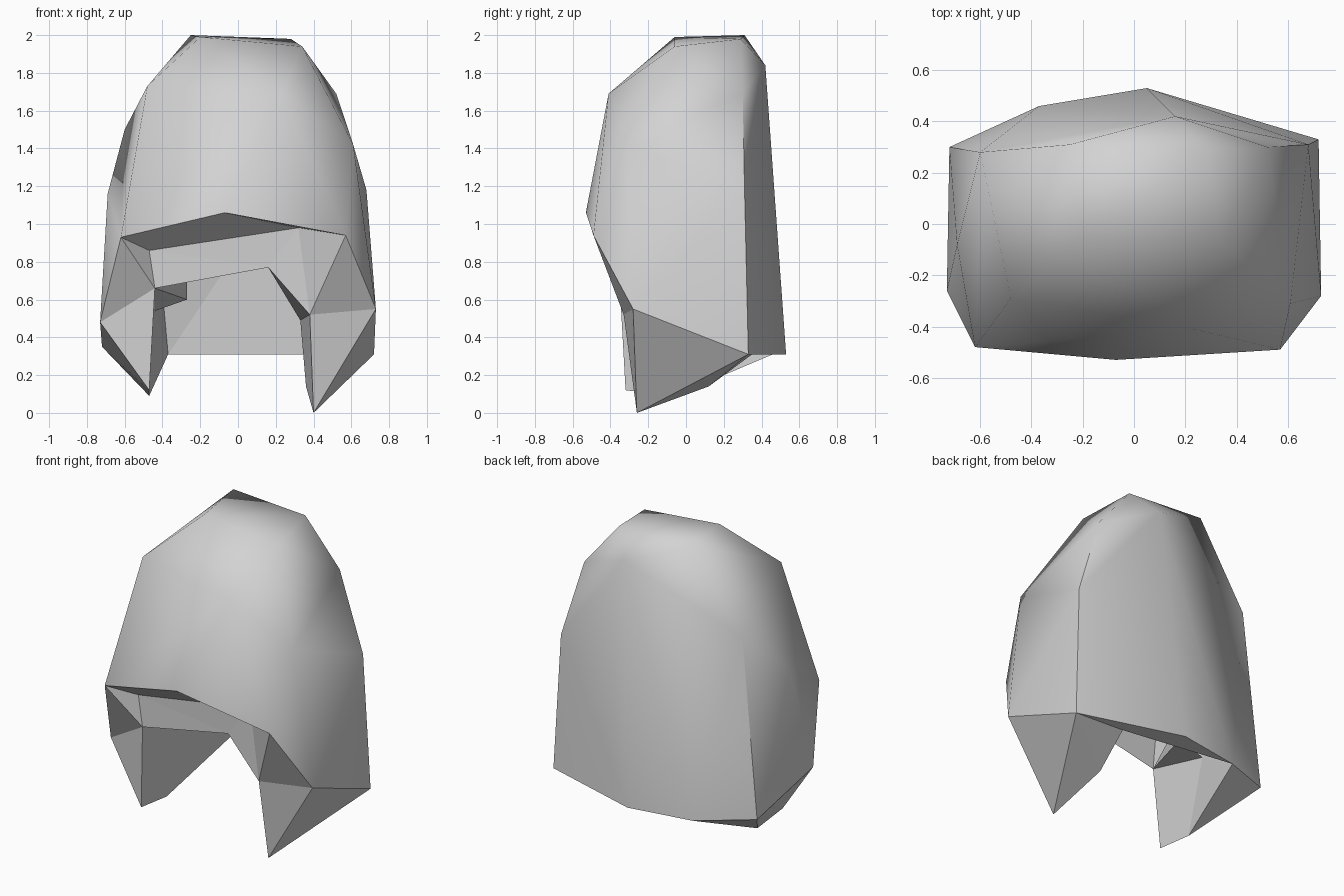
import bpy
import bmesh

default_cube = bpy.data.objects.get("Cube")
if default_cube:
    bpy.data.objects.remove(default_cube, do_unlink=True)

grey = bpy.data.materials.new("light grey")
grey.use_nodes = True
colour = (0.65, 0.65, 0.65, 1)
grey.diffuse_color = colour
grey.node_tree.nodes["Principled BSDF"].inputs["Base Color"].default_value = colour

bm = bmesh.new()


def path(*points):
    """Add the points of one edge line and return them in order."""
    return [bm.verts.new(p) for p in points]


def face(*verts):
    bm.faces.new(verts)


def strip(*verts):
    """Join a zigzag run of points with triangles."""
    for a, b, c in zip(verts, verts[1:], verts[2:]):
        face(a, b, c)


def fan(centre, *verts):
    """Join one corner to a run of points with triangles."""
    for a, b in zip(verts, verts[1:]):
        face(centre, a, b)


# Side creases where the flanks meet the back, from hem to crown
hem_left, side_left, shoulder_left, crown_left = path(
    (.72, .33, .31), (.68, .31, 1.18), (.52, .3, 1.69), (.28, .29, 1.98))
hem_right, shoulder_right, crown_right = path(
    (-.72, .3, .35), (-.6, .28, 1.5), (-.25, .31, 2))

# Front corners, from cheek to crown
cheek_left, rim_left, temple_left, top_left = path(
    (.73, -.28, .55), (.57, -.49, .94), (.61, -.31, 1.42), (.34, -.06, 1.94))
cheek_right, rim_right, temple_right, top_right = path(
    (-.73, -.26, .48), (-.62, -.48, .93), (-.48, -.29, 1.73), (-.2, -.06, 1.99))

# Left flank
strip(hem_left, cheek_left, side_left, temple_left, shoulder_left, top_left, crown_left)
face(cheek_left, rim_left, temple_left)

# Right flank, around one point in its middle
side_right = path((-.69, -.08, 1.16))[0]
fan(side_right, hem_right, cheek_right, rim_right, shoulder_right, hem_right)
strip(rim_right, shoulder_right, temple_right, crown_right, top_right)

# Crown
strip(top_left, crown_left, top_right, crown_right)

# Forehead
brow, forehead = path((-.07, -.53, 1.06), (.23, -.41, 1.69))
fan(forehead, brow, rim_left, temple_left, top_left, top_right,
    temple_right, rim_right, brow)

# Back
back_right, back_mid, nape = path((-.37, .46, .31), (.05, .53, .31), (.16, .42, 1.84))
fan(nape, crown_right, shoulder_right, back_right, back_mid,
    side_left, shoulder_left, crown_left, crown_right)
face(shoulder_right, hem_right, back_right)
face(back_mid, hem_left, side_left)

# The outer shell is smooth, with a hard edge along the lower creases
for f in bm.faces:
    f.smooth = True
for crease in ((hem_left, side_left), (side_left, shoulder_left),
               (hem_right, shoulder_right)):
    bm.edges.get(crease).smooth = False

# Recessed rim of the face opening
inner_right, inner_left, notch = path(
    (-.47, -.35, .86), (.32, -.33, .98), (.16, -.33, .77))
fan(inner_right, rim_right, brow, inner_left)
face(brow, rim_left, inner_left)

# Flat hem under the back
inner_hem = path((.38, .35, .31))[0]
fan(back_mid, back_right, inner_hem, hem_left)


def cheek_guard(cheek, rim, hem, inner, back, corner, tip, heel, pocket):
    """Build one pointed cheek guard with its underside and inner wall."""
    corner, tip, heel, pocket = path(corner, tip, heel, pocket)
    fan(corner, inner, rim, cheek, tip, heel, pocket)
    fan(tip, cheek, hem, heel)
    face(hem, back, heel)
    face(heel, back, pocket)
    return corner, pocket


left_corner, left_pocket = cheek_guard(
    cheek_left, rim_left, hem_left, inner_left, inner_hem,
    (.38, -.33, .52), (.4, -.26, 0), (.36, .12, .14), (.33, .1, .49))
right_corner, right_pocket = cheek_guard(
    cheek_right, rim_right, hem_right, inner_right, back_right,
    (-.44, -.35, .66), (-.47, -.32, .12), (-.47, -.06, .09), (-.44, .1, .54))

# Brow panel
face(inner_right, inner_left, notch, right_corner)
fan(notch, inner_left, left_corner, left_pocket)

# Hollow inside: front, left, back and right walls, then the roof
roof = path((.42, -.24, 1.55), (.46, .24, 1.55), (-.48, .24, 1.55), (-.42, -.22, 1.55))
front_left, rear_left, rear_right, front_right = roof
face(right_corner, notch, front_left, front_right)
fan(front_left, notch, left_pocket, rear_left)
face(left_pocket, inner_hem, rear_left)
face(inner_hem, back_right, rear_right, rear_left)
fan(right_pocket, back_right, rear_right, front_right, right_corner)
face(*roof)

# Small flap inside the right cheek
face(right_corner, right_pocket, *path((-.27, .1, .6), (-.27, .1, .74)))

# Finish the hood
bmesh.ops.recalc_face_normals(bm, faces=bm.faces)
bmesh.ops.triangulate(bm, faces=[f for f in bm.faces if len(f.verts) > 3])
mesh = bpy.data.meshes.new("hood_shell")
bm.to_mesh(mesh)
bm.free()
mesh.materials.append(grey)
hood = bpy.data.objects.new("hood_shell", mesh)
bpy.context.collection.objects.link(hood)
